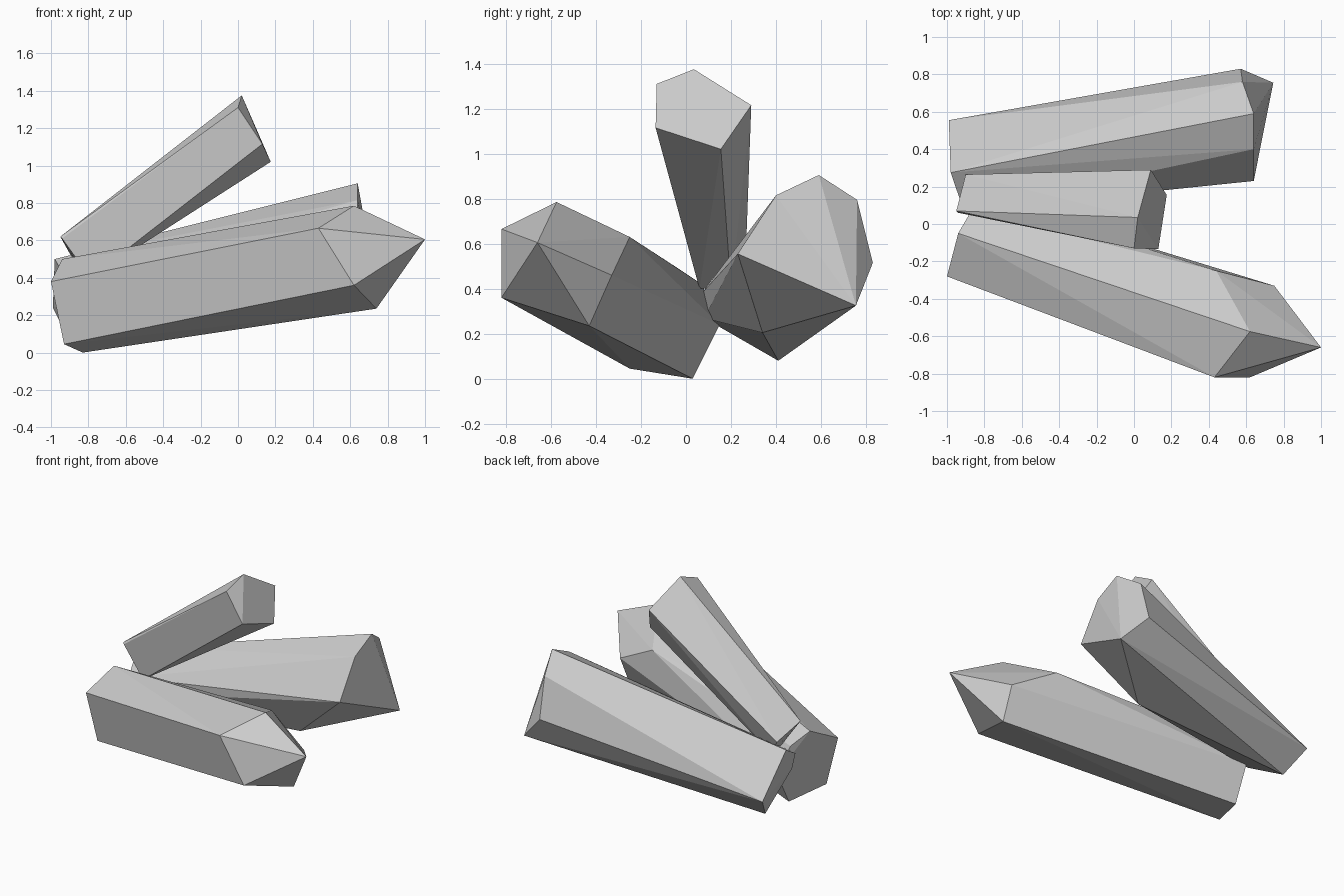
import bpy
import bmesh
import math
from mathutils import Vector

default_cube = bpy.data.objects.get("Cube")
if default_cube:
    bpy.data.objects.remove(default_cube, do_unlink=True)


def make_material(name, colour):
    """Flat matte material shown in the viewport and in renders."""
    material = bpy.data.materials.new(name)
    material.use_nodes = True
    material.diffuse_color = colour
    shader = material.node_tree.nodes["Principled BSDF"]
    shader.inputs["Base Color"].default_value = colour
    shader.inputs["Roughness"].default_value = .8
    return material


def make_crystal(name, root, crown, material):
    """Skin a faceted crystal between its root ring and its cut crown."""
    bm = bmesh.new()
    for corner in root + crown:
        bm.verts.new(Vector(corner))
    hull = bmesh.ops.convex_hull(bm, input=bm.verts[:])
    spare = [item for item in hull["geom_interior"] + hull["geom_unused"]
             if isinstance(item, bmesh.types.BMVert)]
    bmesh.ops.delete(bm, geom=list(set(spare)), context="VERTS")

    # Merge almost coplanar triangles into clean facets
    bmesh.ops.dissolve_limit(bm, angle_limit=math.radians(3),
                             verts=bm.verts[:], edges=bm.edges[:])
    bmesh.ops.recalc_face_normals(bm, faces=bm.faces[:])

    mesh = bpy.data.meshes.new(name)
    bm.to_mesh(mesh)
    bm.free()
    mesh.materials.append(material)
    crystal = bpy.data.objects.new(name, mesh)
    bpy.context.scene.collection.objects.link(crystal)
    return crystal


stone = make_material("pale grey stone", (.6, .6, .6, 1))

# Front crystal: six-sided shaft with a pointed tip
make_crystal(
    "front_crystal",
    root=[(-1, -.28, .38), (-.94, -.05, .5), (-.87, .07, .42),
          (-.82, .15, .24), (-.83, .03, 0), (-.93, -.25, .045)],
    crown=[(.43, -.82, .665), (.62, -.575, .785), (.44, -.25, .63),
           (.75, -.33, .46), (.74, -.43, .235), (.62, -.82, .36),
           (1, -.66, .605)],
    material=stone)

# Middle crystal: steep five-sided shaft with a flat end
make_crystal(
    "middle_crystal",
    root=[(-.94, .06, .61), (-.95, .07, .62), (-.9, .265, .53),
          (-.81, .2, .4), (-.79, .06, .4)],
    crown=[(0, -.13, 1.31), (.02, .035, 1.375), (.09, .29, 1.215),
           (.175, .155, 1.02), (.13, -.135, 1.115)],
    material=stone)

# Back crystal: broad shaft with a slanted, bevelled end
make_crystal(
    "back_crystal",
    root=[(-.91, .07, .38), (-.98, .275, .5), (-.99, .555, .24),
          (-.91, .41, .08), (-.89, .08, .27)],
    crown=[(.64, .23, .555), (.64, .4, .815), (.64, .59, .905),
           (.58, .76, .795), (.57, .83, .515), (.745, .755, .325),
           (.25, .34, .205)],
    material=stone)
